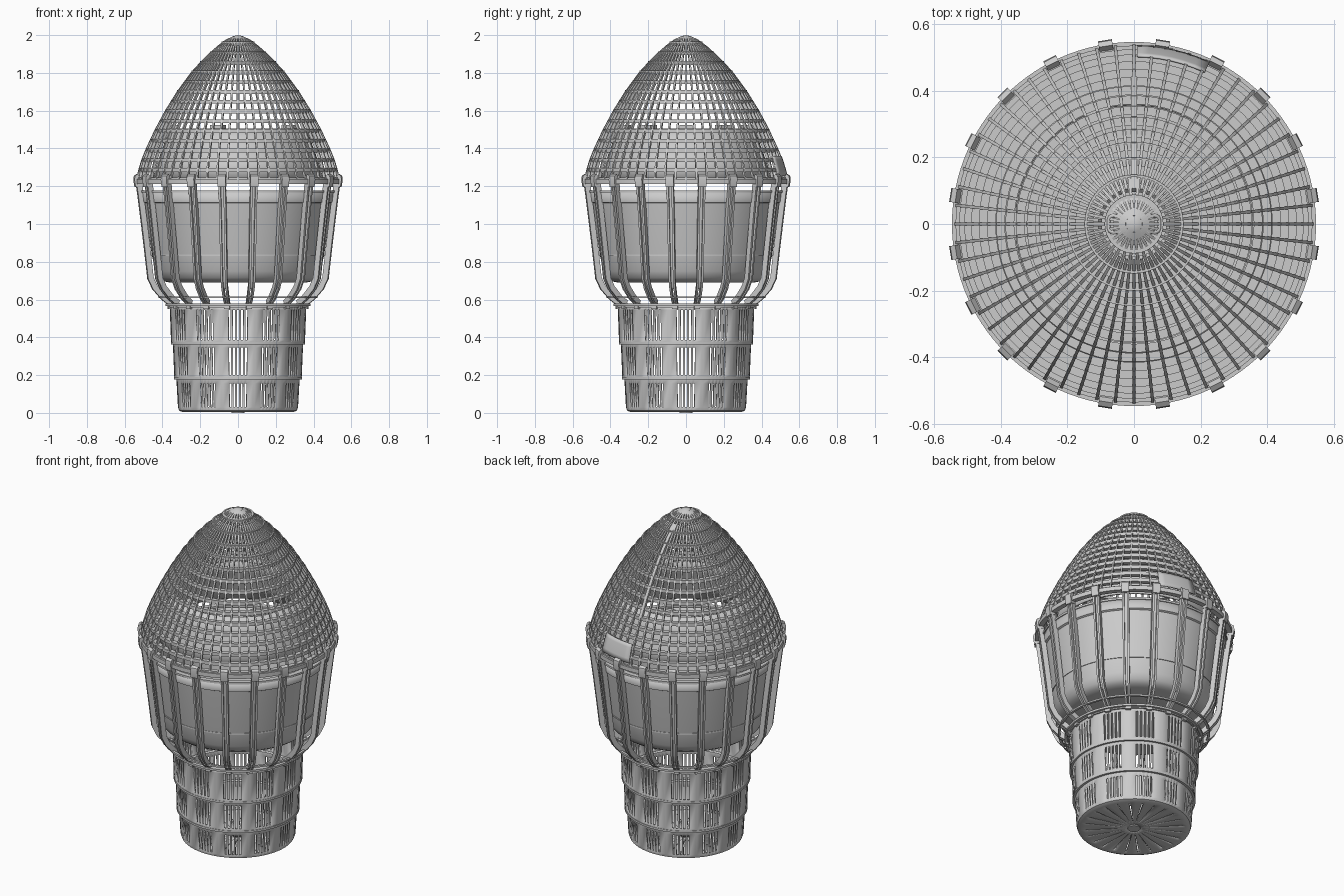
import bpy, bmesh
from math import sin, cos, radians, pi
from mathutils import Vector

if "Cube" in bpy.data.objects:
    bpy.data.objects.remove(bpy.data.objects["Cube"])


def finish(name, bm, thick=0):
    bmesh.ops.recalc_face_normals(bm, faces=bm.faces)
    me = bpy.data.meshes.new(name)
    bm.to_mesh(me)
    bm.free()
    ob = bpy.data.objects.new(name, me)
    bpy.context.collection.objects.link(ob)
    if thick:
        m = ob.modifiers.new("wall", 'SOLIDIFY')
        m.thickness = thick
        m.offset = -1
    return ob


def revolve(bm, profile, angles=None, closed=False, skip=None):
    """Spin (radius, z) points round z; skip(row, column) leaves an opening."""
    angles = angles or [360 * i / 120 for i in range(120)]
    rows = [[bm.verts.new((r * cos(radians(a)), r * sin(radians(a)), z)) for a in angles]
            for r, z in profile]
    n, m = len(angles), len(rows)
    for i in range(m if closed else m - 1):
        for j in range(n):
            if skip and skip(i, j):
                continue
            k = (j + 1) % n
            bm.faces.new((rows[i][j], rows[i][k], rows[(i + 1) % m][k], rows[(i + 1) % m][j]))


def ring(bm, r, z, w, h):
    """Hoop of rectangular section with outer radius r, centred on z."""
    revolve(bm, [(r, z - h / 2), (r, z + h / 2), (r - w, z + h / 2), (r - w, z - h / 2)], closed=True)


def bar(bm, path, angle, width, depth):
    """Rectangular bar following (radius, z) points in the plane at the given angle."""
    a = radians(angle)
    out, side = Vector((cos(a), sin(a), 0)), Vector((-sin(a), cos(a), 0))
    pts = [out * r + Vector((0, 0, z)) for r, z in path]
    loops = []
    for i, p in enumerate(pts):
        t = (pts[min(i + 1, len(pts) - 1)] - pts[max(i - 1, 0)]).normalized()
        inward = t.cross(side).normalized()
        if inward.dot(out) > 0:
            inward = -inward
        loops.append([bm.verts.new(p + side * s * width / 2 + inward * d)
                      for s, d in ((-1, 0), (1, 0), (1, depth), (-1, depth))])
    for l0, l1 in zip(loops, loops[1:]):
        for j in range(4):
            k = (j + 1) % 4
            bm.faces.new((l0[j], l0[k], l1[k], l1[j]))
    bm.faces.new(loops[0])
    bm.faces.new(loops[-1])


# Lower basket: three stepped tiers with groups of slots and a slotted floor
offsets = [-8.1 + 1.8 * i for i in range(10)] + [14.1, 15.9]
slot_angles = [30 * k + o for k in range(12) for o in offsets]
basket_profile = [(0.03, 0.005), (0.07, 0.005), (0.27, 0.005), (0.295, 0.005), (0.312, 0.012),
                  (0.318, 0.03), (0.325, 0.155), (0.327, 0.18), (0.337, 0.186),
                  (0.338, 0.2), (0.344, 0.345), (0.345, 0.365), (0.354, 0.371),
                  (0.355, 0.385), (0.361, 0.545), (0.362, 0.565)]


def basket_slot(i, j):
    c = j % 12
    if i == 1:
        return c in (4, 10)
    return i in (5, 9, 13) and c < 9 and c % 2 == 0


bm = bmesh.new()
revolve(bm, basket_profile, slot_angles, skip=basket_slot)
finish("slotted_basket", bm, 0.01)
bm = bmesh.new()
revolve(bm, [(0.0, 0.0), (0.035, 0.0), (0.035, 0.012), (0.0, 0.012)])
bmesh.ops.remove_doubles(bm, verts=bm.verts, dist=1e-5)
finish("basket_floor_hub", bm)
bm = bmesh.new()
for r, z in ((0.340, 0.183), (0.356, 0.368), (0.37, 0.565)):
    ring(bm, r, z, 0.014, 0.012)
finish("basket_bands", bm)

# Middle bowl with rounded bottom, seam and lip
bm = bmesh.new()
revolve(bm, [(0.0, 0.69), (0.36, 0.69), (0.395, 0.697), (0.42, 0.715), (0.437, 0.75),
             (0.456, 0.835), (0.498, 1.11), (0.508, 1.115), (0.515, 1.17)])
bmesh.ops.remove_doubles(bm, verts=bm.verts, dist=1e-5)
finish("bowl", bm, 0.012)
bm = bmesh.new()
ring(bm, 0.459, 0.835, 0.012, 0.008)
ring(bm, 0.52, 1.172, 0.03, 0.012)
finish("bowl_seam_and_lip", bm)

# Cage ribs and clips round the bowl
bm = bmesh.new()
rib_path = [(0.55, 1.24), (0.537, 1.15), (0.518, 1.0), (0.5, 0.85), (0.484, 0.71),
            (0.458, 0.655), (0.41, 0.60), (0.37, 0.57)]
for k in range(20):
    a = 9 + 18 * k
    for d in (-1.4, 1.4):
        bar(bm, rib_path, a + d, 0.011, 0.03)
    bar(bm, [(r - 0.014, z) for r, z in rib_path[:6]], a, 0.03, 0.008)
finish("cage_ribs", bm)
bm = bmesh.new()
for k in range(20):
    bar(bm, [(0.54, 1.265), (0.555, 1.255), (0.558, 1.235), (0.552, 1.195)], 9 + 18 * k, 0.042, 0.03)
    bar(bm, [(0.376, 0.585), (0.376, 0.55)], 9 + 18 * k, 0.03, 0.02)
finish("cage_clips", bm)
bm = bmesh.new()
ring(bm, 0.546, 1.225, 0.03, 0.025)
ring(bm, 0.42, 0.612, 0.014, 0.01)
ring(bm, 0.385, 0.572, 0.025, 0.012)
finish("cage_hoops", bm)

# Lattice dome
dome = [(0.543, 1.215), (0.53, 1.28), (0.512, 1.34), (0.488, 1.4), (0.441, 1.5), (0.387, 1.6),
        (0.325, 1.7), (0.252, 1.8), (0.207, 1.85), (0.157, 1.9), (0.107, 1.945), (0.062, 1.978), (0.025, 1.994)]


def dome_r(z):
    for (r0, z0), (r1, z1) in zip(dome, dome[1:]):
        if z <= z1:
            return r0 + (r1 - r0) * (z - z0) / (z1 - z0)
    return 0.025


bm = bmesh.new()
for k in range(60):
    bar(bm, dome if k % 2 == 0 else dome[:11], 6 * k, 0.009, 0.016)
bar(bm, [(r + 0.001, z) for r, z in dome[4:11]], 90, 0.018, 0.018)
finish("dome_spokes", bm)
bm = bmesh.new()
for i in range(15):
    z = 1.235 + 0.0515 * i
    ring(bm, dome_r(z) - 0.004, z, 0.026, 0.02)
finish("dome_hoops", bm)

# Solid panel on the back of the dome
bm = bmesh.new()
cols = [[bm.verts.new(((dome_r(z) + 0.002) * cos(radians(a)), (dome_r(z) + 0.002) * sin(radians(a)), z))
         for z in (1.255, 1.28, 1.31, 1.34, 1.36)] for a in range(65, 90, 4)]
for c0, c1 in zip(cols, cols[1:]):
    for i in range(4):
        bm.faces.new((c0[i], c1[i], c1[i + 1], c0[i + 1]))
finish("dome_panel", bm, 0.006)

# Inner collar inside the dome, with five tabs
bm = bmesh.new()
revolve(bm, [(0.45, 1.245), (0.43, 1.32), (0.39, 1.43), (0.365, 1.505)])
finish("inner_collar", bm, 0.01)
bm = bmesh.new()
for k in range(5):
    bar(bm, [(0.37, 1.525), (0.31, 1.525)], 36 + 72 * k, 0.07, 0.02)
finish("inner_tabs", bm)

# Cap at the tip with two flat loops
bm = bmesh.new()
revolve(bm, [(0.0, 1.978), (0.036, 1.978), (0.034, 1.988), (0.02, 1.996), (0.0, 2.0)])
bmesh.ops.remove_doubles(bm, verts=bm.verts, dist=1e-5)
finish("tip_cap", bm)
for side, x in (("left", -0.046), ("right", 0.046)):
    cu = bpy.data.curves.new("tip_loop_" + side, 'CURVE')
    cu.dimensions = '3D'
    cu.bevel_depth = 0.006
    cu.bevel_resolution = 2
    sp = cu.splines.new('POLY')
    sp.points.add(31)
    sp.use_cyclic_u = True
    for i, p in enumerate(sp.points):
        c, s = cos(2 * pi * i / 32), sin(2 * pi * i / 32)
        px = x + 0.03 * (abs(c) ** 0.5) * (1 if c > 0 else -1)
        py = 0.025 * (abs(s) ** 0.5) * (1 if s > 0 else -1)
        p.co = (px, py, 1.994 - 0.4 * abs(px), 1)
    ob = bpy.data.objects.new("tip_loop_" + side, cu)
    bpy.context.collection.objects.link(ob)

# Smooth the round surfaces and keep the edges crisp
for ob in bpy.data.objects:
    if ob.type == 'MESH':
        ob.select_set(True)
        bpy.context.view_layer.objects.active = ob
bpy.ops.object.shade_smooth_by_angle(angle=radians(35))
